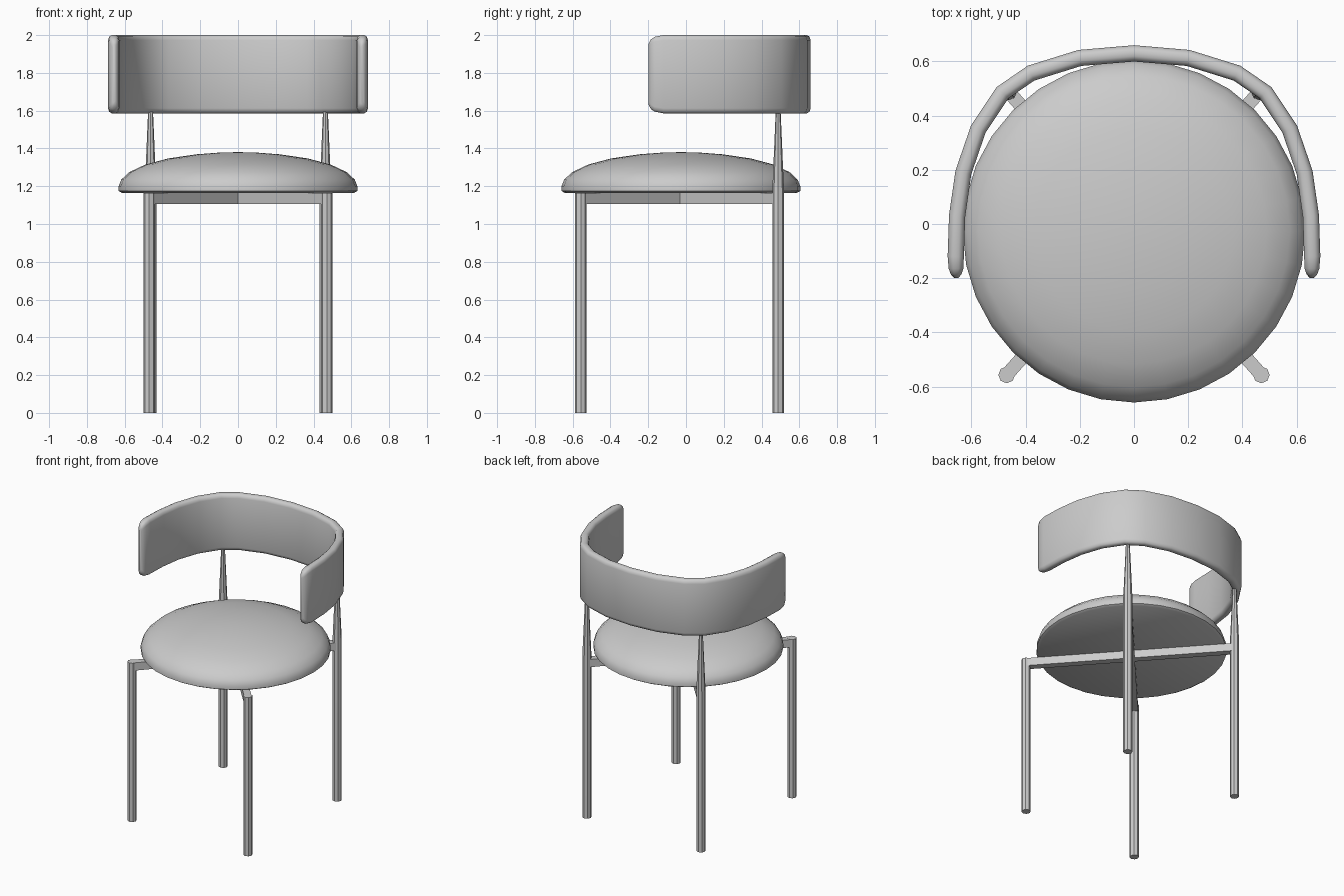
import bpy, bmesh, math
from mathutils import Vector

cube = bpy.data.objects.get("Cube")
if cube:
    bpy.data.objects.remove(cube, do_unlink=True)

grey = bpy.data.materials.new("plain grey")
grey.use_nodes = True
colour = (0.6, 0.6, 0.6, 1)
grey.diffuse_color = colour
grey.node_tree.nodes["Principled BSDF"].inputs["Base Color"].default_value = colour


def loft(name, rings, angle):
    """Skin closed rings of points, cap both ends, shade smooth by angle."""
    bm = bmesh.new()
    loops = [[bm.verts.new(p) for p in ring] for ring in rings]
    for a, b in zip(loops, loops[1:]):
        for i in range(len(a)):
            j = (i + 1) % len(a)
            bm.faces.new((a[i], a[j], b[j], b[i]))
    bm.faces.new(loops[0][::-1])
    bm.faces.new(loops[-1])
    bmesh.ops.recalc_face_normals(bm, faces=bm.faces)
    mesh = bpy.data.meshes.new(name)
    bm.to_mesh(mesh)
    bm.free()
    mesh.materials.append(grey)
    obj = bpy.data.objects.new(name, mesh)
    bpy.context.collection.objects.link(obj)
    bpy.ops.object.select_all(action="DESELECT")
    obj.select_set(True)
    bpy.context.view_layer.objects.active = obj
    bpy.ops.object.shade_smooth_by_angle(angle=math.radians(angle))
    return obj


def lathe(name, profile, x, y, sides, angle):
    """Turn (radius, z) pairs about a vertical axis."""
    turns = [2 * math.pi * i / sides for i in range(sides)]
    return loft(name, [[(x + r * math.cos(t), y + r * math.sin(t), z)
                        for t in turns] for r, z in profile], angle)


# Round domed seat cushion
CENTRE_Y = -0.027
lathe("seat", [(0.615, 1.165), (0.632, 1.175), (0.632, 1.2), (0.618, 1.235),
               (0.575, 1.275), (0.49, 1.315), (0.37, 1.347), (0.22, 1.369),
               (0.1, 1.378), (0.02, 1.38)], 0, CENTRE_Y, 32, 50)

# Legs; the rear pair runs on as tapered posts into the backrest
FRONT, BACK = (0.47, -0.557), (0.463, 0.488)
for side, label in ((1, "left"), (-1, "right")):
    lathe("front_leg_" + label, [(0.031, 0), (0.031, 1.165)],
          side * FRONT[0], FRONT[1], 8, 30)
    lathe("back_leg_" + label, [(0.031, 0), (0.031, 1.18), (0.012, 1.62)],
          side * BACK[0], BACK[1], 8, 30)


# Crossed rails under the seat, each joining two opposite legs
def rail(name, start, end):
    a, b = Vector(start), Vector(end)
    across = (b - a).normalized().orthogonal() * 0.025
    rings = [[(p.x + s * across.x, p.y + s * across.y, z)
              for s, z in ((-1, 1.107), (1, 1.107), (1, 1.164), (-1, 1.164))]
             for p in (a, b)]
    loft(name, rings, 30)


rail("rail_left_front", FRONT, (-BACK[0], BACK[1]))
rail("rail_right_front", (-FRONT[0], FRONT[1]), BACK)

# Curved backrest: rows of x, y, half thickness, half height from rear to tip
half = [(0, 0.63, 0.03, 0.207), (0.2, 0.613, 0.03, 0.207),
        (0.38, 0.557, 0.03, 0.207), (0.485, 0.485, 0.03, 0.207),
        (0.575, 0.35, 0.03, 0.207), (0.63, 0.19, 0.03, 0.207),
        (0.653, 0.03, 0.03, 0.207), (0.658, -0.12, 0.03, 0.207),
        (0.657, -0.165, 0.027, 0.198), (0.656, -0.185, 0.02, 0.185),
        (0.655, -0.199, 0.008, 0.16)]
path = [(-x, y, t, h) for x, y, t, h in half[:0:-1]] + half
section = [(1, -0.87), (1, 0.87), (0.8, 0.96), (0.35, 1)]
section += [(-u, v) for u, v in section[::-1]]
section += [(-0.35, -1), (-0.8, -0.96), (0.8, -0.96), (0.35, -1)][:2]
section = [(-1, -0.87), (-0.8, -0.96), (-0.35, -1), (0.35, -1), (0.8, -0.96),
           (1, -0.87), (1, 0.87), (0.8, 0.96), (0.35, 1), (-0.35, 1),
           (-0.8, 0.96), (-1, 0.87)]
rings = []
for i, (x, y, t, h) in enumerate(path):
    before, after = path[max(i - 1, 0)], path[min(i + 1, len(path) - 1)]
    along = Vector((after[0] - before[0], after[1] - before[1])).normalized()
    rings.append([(x - along.y * t * u, y + along.x * t * u, 1.793 + h * v)
                  for u, v in section])
loft("backrest", rings, 60)
